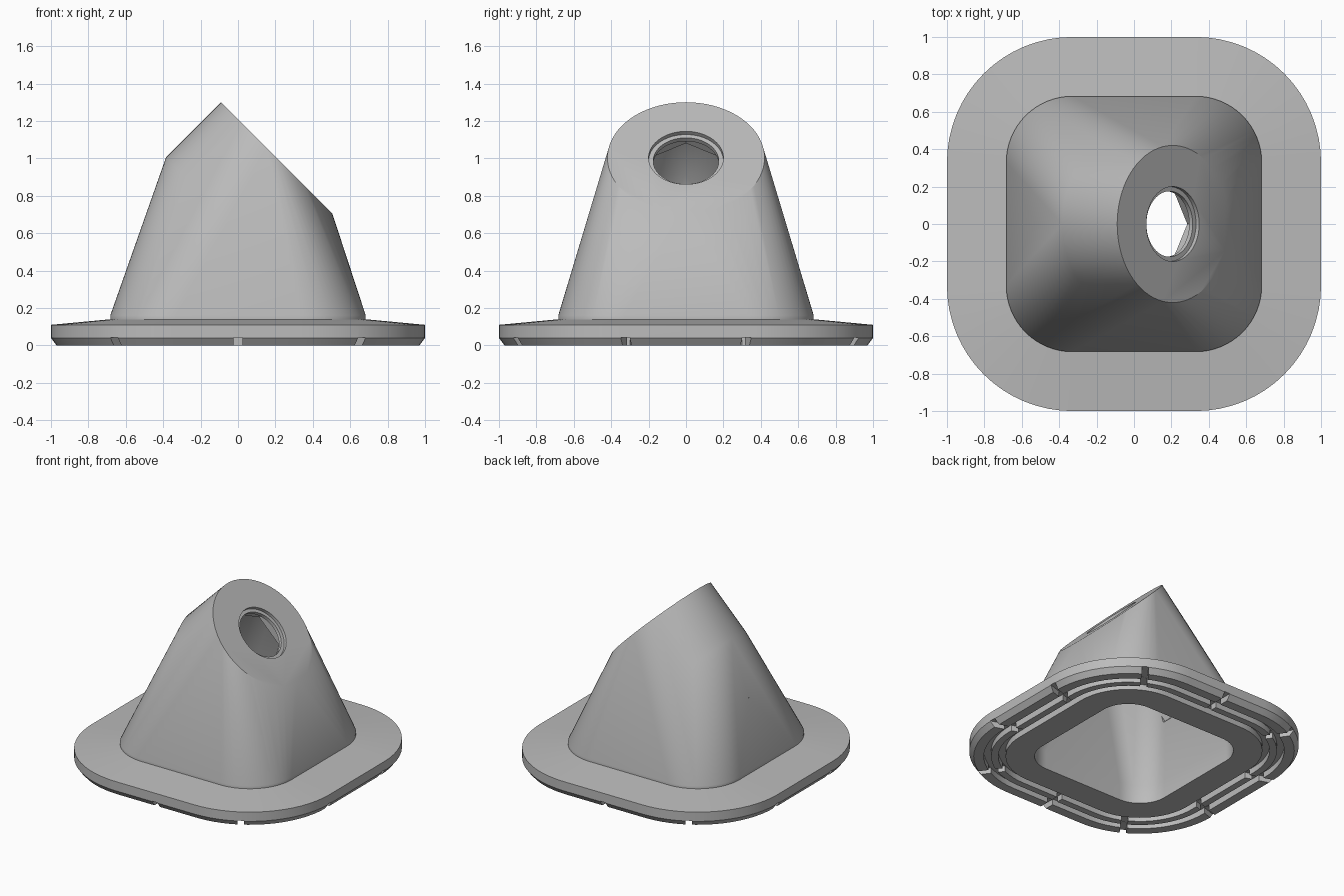
import bpy, bmesh
from math import sin, cos, pi, radians, sqrt
from mathutils import Vector, Matrix

if "Cube" in bpy.data.objects:
    bpy.data.objects.remove(bpy.data.objects["Cube"])

CORE = 0.33                                  # corner centres shared by all rounded squares
AXIS = Vector((1, 0, 1)).normalized()        # direction of the tilted head
UP = Vector((-1, 0, 1)).normalized()
SIDE = Vector((0, 1, 0))
FACE = Vector((0.207, 0, 1.003))             # centre of the tilted face

grey = bpy.data.materials.new("light grey")
grey.use_nodes = True
grey.diffuse_color = (0.5, 0.5, 0.5, 1)
grey.node_tree.nodes["Principled BSDF"].inputs["Base Color"].default_value = (0.5, 0.5, 0.5, 1)


def rounded(r, z, steps=16):
    """Rounded square outline with corner radius r at height z."""
    pts = []
    for q in range(4):
        mid = radians(45 + 90 * q)
        cx, cy = CORE * sqrt(2) * cos(mid), CORE * sqrt(2) * sin(mid)
        for i in range(steps + 1):
            a = radians(90 * (q + i / steps))
            pts.append(Vector((cx + r * cos(a), cy + r * sin(a), z)))
    return pts


def disc(r, depth, n=72):
    """Circle (or polygon) square to the head axis, depth below its face."""
    return [FACE - AXIS * depth + r * (UP * cos(2 * pi * i / n) + SIDE * sin(2 * pi * i / n))
            for i in range(n)]


def make(name, bm):
    bmesh.ops.recalc_face_normals(bm, faces=bm.faces)
    me = bpy.data.meshes.new(name)
    bm.to_mesh(me)
    bm.free()
    me.materials.append(grey)
    ob = bpy.data.objects.new(name, me)
    bpy.context.collection.objects.link(ob)
    return ob


def hull(name, pts):
    bm = bmesh.new()
    for p in pts:
        bm.verts.new(p)
    bmesh.ops.convex_hull(bm, input=bm.verts)
    bmesh.ops.delete(bm, geom=[v for v in bm.verts if not v.link_faces], context='VERTS')
    bmesh.ops.dissolve_limit(bm, angle_limit=radians(0.1), verts=bm.verts, edges=bm.edges)
    return make(name, bm)


def loft(name, rings, closed=False):
    """Skin rings in order; cap the ends, or join the last to the first."""
    bm = bmesh.new()
    loops = [[bm.verts.new(p) for p in ring] for ring in rings]
    pairs = list(zip(loops, loops[1:]))
    if closed:
        pairs.append((loops[-1], loops[0]))
    else:
        bm.faces.new(loops[0])
        bm.faces.new(loops[-1])
    for a, b in pairs:
        for i in range(len(a)):
            j = (i + 1) % len(a)
            bm.faces.new((a[i], a[j], b[j], b[i]))
    return make(name, bm)


def combine(target, tool, operation='DIFFERENCE'):
    mod = target.modifiers.new("cut", 'BOOLEAN')
    mod.operation, mod.solver, mod.object = operation, 'EXACT', tool
    bpy.context.view_layer.objects.active = target
    bpy.ops.object.modifier_apply(modifier=mod.name)
    bpy.data.objects.remove(tool)


# Flange: chamfered below, upright rim, gently sloping top
mount = loft("mount_housing", [rounded(r, z) for r, z in
                               ((0.64, 0), (0.67, 0.04), (0.67, 0.11), (0.35, 0.14))])

# Tapered body leading into the tilted cylindrical head
body = hull("body", rounded(0.353, 0.06) + rounded(0.353, 0.16) + disc(0.42, 0) + disc(0.42, 0.417))
combine(mount, body, 'UNION')

# Hollow inside, open at the bottom
combine(mount, hull("cavity", rounded(0.22, -0.05) + rounded(0.22, 0.14)
                    + disc(0.3, 0.124) + disc(0.3, 0.417)))

# Stepped round opening with a hexagonal nut channel behind it
for name, r, start, end, n in (("opening_step", 0.2, -0.05, 0.024, 72),
                               ("opening", 0.175, -0.06, 0.2, 72),
                               ("nut_channel", 0.234, 0.05, 0.81, 6)):
    combine(mount, loft(name, [disc(r, start, n), disc(r, end, n)]))

# Two seal grooves around the underside
for inner, outer in ((0.42, 0.47), (0.52, 0.57)):
    combine(mount, loft("groove", [rounded(r, z) for r, z in
                                   ((inner, -0.02), (outer, -0.02), (outer, 0.045), (inner, 0.045))],
                        closed=True))

# Ten radial drain notches from the inner groove to the rim
for k in range(10):
    a = radians(18 + 36 * k)
    reach = 0.5
    while Vector((max(abs(reach * cos(a)) - CORE, 0),
                  max(abs(reach * sin(a)) - CORE, 0))).length < 0.445:
        reach += 0.01
    bm = bmesh.new()
    bmesh.ops.create_cube(bm, size=1, matrix=Matrix.Rotation(a, 4, 'Z')
                          @ Matrix.Translation((reach + 0.25, 0, 0.011))
                          @ Matrix.Diagonal((0.5, 0.046, 0.064, 1)))
    combine(mount, make("notch", bm))

# Smooth curved walls, crisp edges
bpy.ops.object.select_all(action='DESELECT')
mount.select_set(True)
bpy.context.view_layer.objects.active = mount
bpy.ops.object.shade_smooth_by_angle(angle=radians(30))
